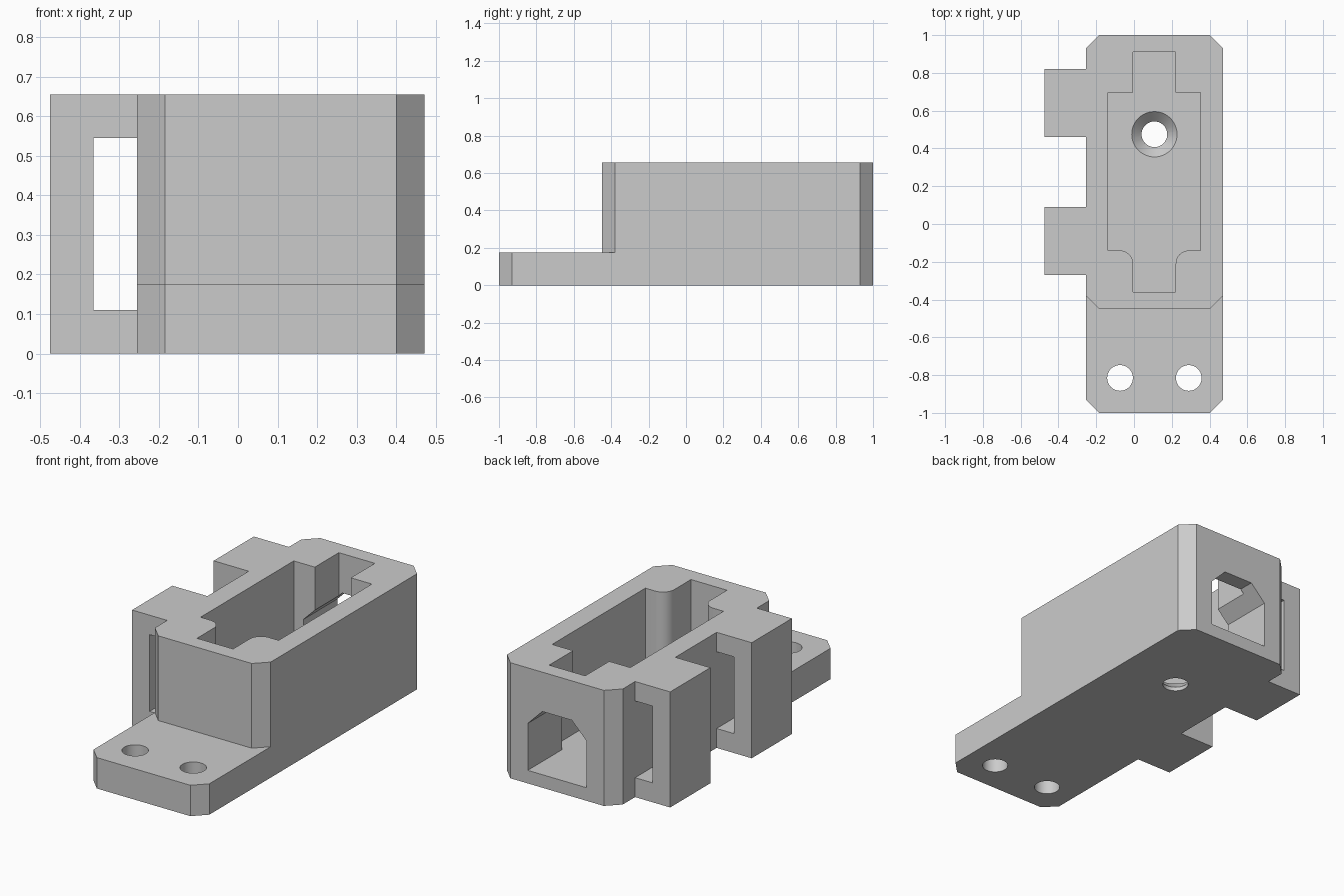
import bpy
import bmesh
import math
from mathutils import Vector

if "Cube" in bpy.data.objects:
    bpy.data.objects.remove(bpy.data.objects["Cube"], do_unlink=True)

grey = bpy.data.materials.new("light grey")
grey.use_nodes = True
colour = (0.6, 0.6, 0.6, 1)
grey.diffuse_color = colour
grey.node_tree.nodes["Principled BSDF"].inputs["Base Color"].default_value = colour

CX = 0.108        # centre line of the main block
HEIGHT = 0.655
STEP = 0.175      # top of the mounting foot
FLOOR = 0.074     # floor of the pocket
HALF = 0.363      # half width of the main block
CUT = 0.07        # corner chamfer


def add_object(name, bm):
    bmesh.ops.recalc_face_normals(bm, faces=bm.faces)
    mesh = bpy.data.meshes.new(name)
    bm.to_mesh(mesh)
    bm.free()
    mesh.materials.append(grey)
    obj = bpy.data.objects.new(name, mesh)
    bpy.context.collection.objects.link(obj)
    return obj


def prism(name, outline, start, end, axis="z"):
    """Extrude an outline along z (points x, y) or along y (points x, z)."""
    bm = bmesh.new()
    if axis == "z":
        points, move = [(a, b, start) for a, b in outline], (0, 0, end - start)
    else:
        points, move = [(a, start, b) for a, b in outline], (0, end - start, 0)
    face = bm.faces.new([bm.verts.new(p) for p in points])
    new = bmesh.ops.extrude_face_region(bm, geom=[face])["geom"]
    bmesh.ops.translate(bm, vec=Vector(move),
                        verts=[v for v in new if isinstance(v, bmesh.types.BMVert)])
    return add_object(name, bm)


def round_cutter(name, x, y, r_low, r_top, low, top):
    bm = bmesh.new()
    bmesh.ops.create_cone(bm, cap_ends=True, segments=48, radius1=r_low,
                          radius2=r_top, depth=top - low)
    bmesh.ops.translate(bm, vec=(x, y, (low + top) / 2), verts=bm.verts)
    return add_object(name, bm)


def combine(target, tool, operation="DIFFERENCE"):
    mod = target.modifiers.new("combine", "BOOLEAN")
    mod.operation, mod.solver, mod.object = operation, "EXACT", tool
    bpy.context.view_layer.objects.active = target
    bpy.ops.object.modifier_apply(modifier=mod.name)
    bpy.data.objects.remove(tool, do_unlink=True)


def mirrored(half):
    """Complete a right-hand outline across the centre line."""
    return [(CX + x, y) for x, y in half] + [(CX - x, y) for x, y in reversed(half)]


# Main block with chamfered corners
housing = prism("servo_housing", mirrored([
    (HALF - CUT, -1), (HALF, -1 + CUT), (HALF, 1 - CUT), (HALF - CUT, 1)]), 0, HEIGHT)

# Mounting foot left by cutting away the front of the block
combine(housing, prism("foot_cutter", mirrored([
    (0.7, -1.2), (0.7, -0.45 + 0.7 - HALF + CUT - 0.3), (HALF - CUT + 0.107, -0.343),
    (HALF - CUT, -0.45)]), STEP, 1))

# Side brackets with open strap slots
slot_low, slot_top, slot_x, inner, outer = 0.11, 0.545, -0.365, -0.21, -0.475
bracket = [(outer, 0), (inner, 0), (inner, slot_low), (slot_x, slot_low),
           (slot_x, slot_top), (inner, slot_top), (inner, HEIGHT), (outer, HEIGHT)]
for y in (-0.27, 0.46):
    combine(housing, prism("bracket", bracket, y, y + 0.36, "y"), "UNION")

# Pocket with narrow ends and rounded front shoulders
r, neck = 0.07, 0.113
shoulder = [(neck + r - r * math.cos(a), -0.14 - r + r * math.sin(a))
            for a in [i * math.pi / 24 for i in range(13)]]
combine(housing, prism("pocket_cutter", mirrored(
    [(neck, -0.36)] + shoulder
    + [(0.245, -0.14), (0.245, 0.695), (neck, 0.695), (neck, 0.91)]), FLOOR, 1))

# Rear window opening into the pocket
combine(housing, prism("window_cutter", mirrored([
    (0.184, FLOOR), (0.184, 0.34), (0.092, 0.432)]), 0.6, 1.2, "y"))

# Screw holes, one countersunk in the pocket floor
for x, y in ((CX, 0.475), (CX - 0.182, -0.815), (CX + 0.182, -0.815)):
    combine(housing, round_cutter("hole_cutter", x, y, 0.068, 0.068, -0.1, 0.3))
combine(housing, round_cutter("countersink_cutter", CX, 0.475, 0.066, 0.122, 0.02, FLOOR + 0.002))

# Smooth the curved walls, keep the edges sharp
bpy.ops.object.select_all(action="DESELECT")
housing.name = "housing"
housing.select_set(True)
bpy.context.view_layer.objects.active = housing
bpy.ops.object.shade_smooth_by_angle(angle=math.radians(25))
